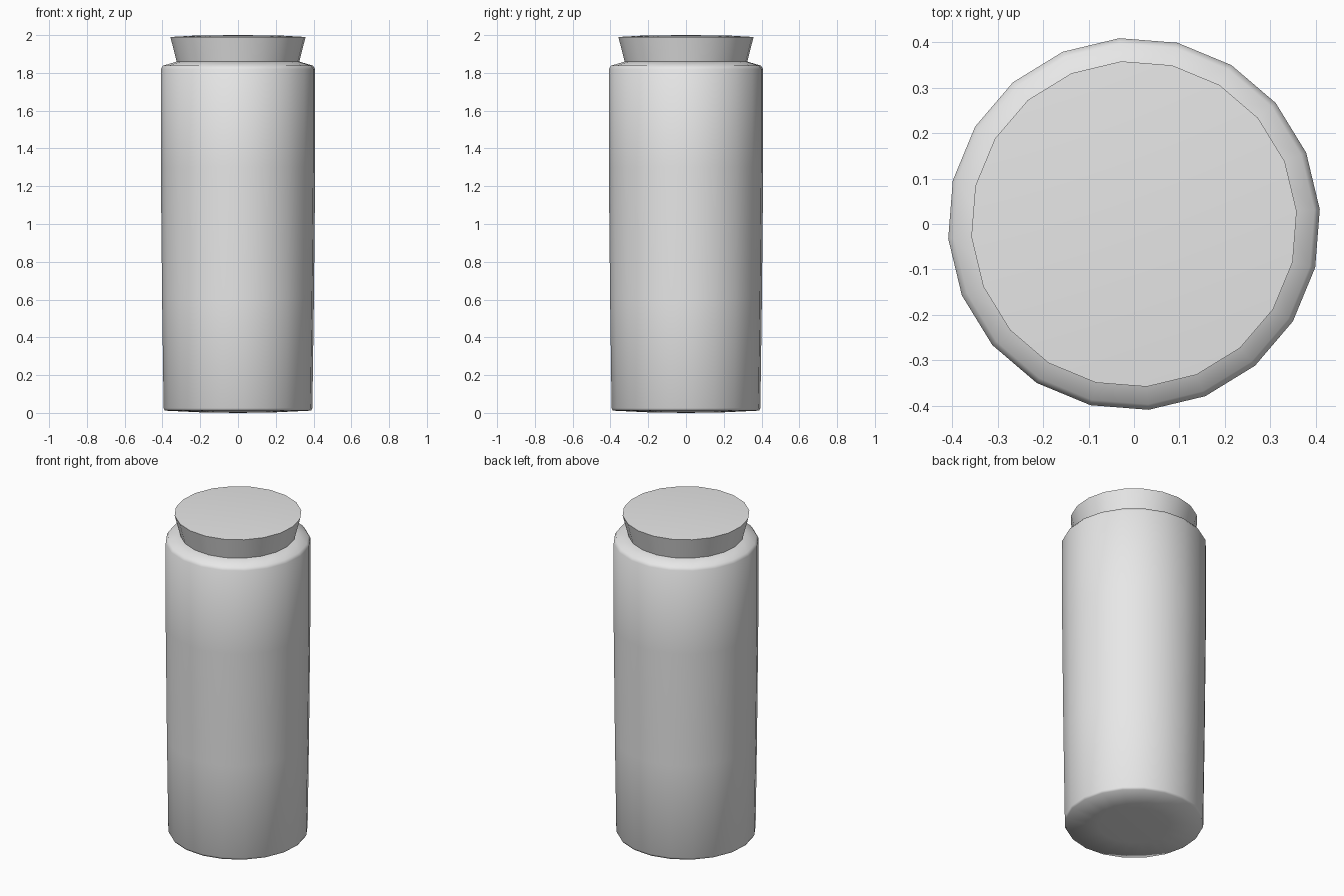
import bpy
import bmesh
import math

SIDES = 20
TURN = math.radians(4.5)

cube = bpy.data.objects.get("Cube")
if cube:
    bpy.data.objects.remove(cube, do_unlink=True)

grey = bpy.data.materials.new("light_grey")
grey.use_nodes = True
grey.diffuse_color = (0.8, 0.8, 0.8, 1)
grey.node_tree.nodes["Principled BSDF"].inputs["Base Color"].default_value = (0.8, 0.8, 0.8, 1)


def lathe(name, profile):
    """Turn a (radius, height) profile, bottom to top, into a closed solid."""
    bm = bmesh.new()
    rings = []
    for r, z in profile:
        if r == 0:
            rings.append([bm.verts.new((0, 0, z))] * SIDES)
            continue
        angles = [TURN + math.tau * i / SIDES for i in range(SIDES)]
        rings.append([bm.verts.new((r * math.cos(a), r * math.sin(a), z)) for a in angles])
    for low, high in zip(rings, rings[1:]):
        for i in range(SIDES):
            j = (i + 1) % SIDES
            corners = dict.fromkeys((low[i], low[j], high[j], high[i]))
            bm.faces.new(list(corners))
    bmesh.ops.recalc_face_normals(bm, faces=bm.faces)
    mesh = bpy.data.meshes.new(name)
    bm.to_mesh(mesh)
    bm.free()
    mesh.materials.append(grey)
    obj = bpy.data.objects.new(name, mesh)
    bpy.context.collection.objects.link(obj)
    bpy.ops.object.select_all(action='DESELECT')
    obj.select_set(True)
    bpy.context.view_layer.objects.active = obj
    bpy.ops.object.shade_smooth_by_angle(angle=math.radians(65))
    return obj


# Tapered body with a softened base and sloping shoulder
lathe("body", [(0, 0), (0.2, 0.003), (0.388, 0.012), (0.395, 0.025), (0.403, 0.6),
               (0.41, 1.3), (0.41, 1.82), (0.398, 1.838), (0.325, 1.86), (0, 1.86)])

# Flared stopper with a slightly domed top
lathe("stopper", [(0, 1.85), (0.323, 1.85), (0.359, 1.99), (0.22, 1.998), (0, 2)])
